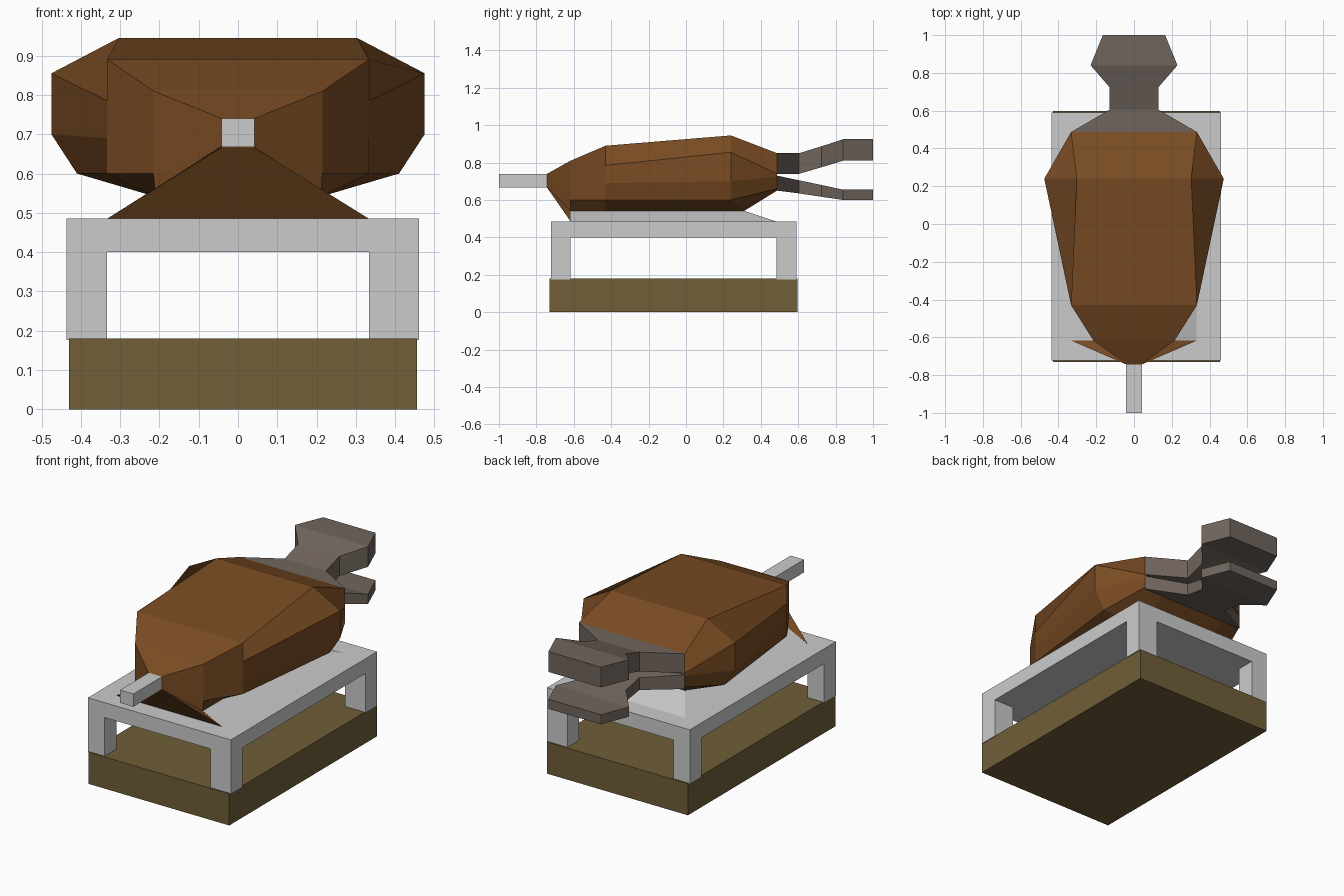
import bpy, bmesh

if "Cube" in bpy.data.objects:
    bpy.data.objects.remove(bpy.data.objects["Cube"])


def material(name, rgb):
    m = bpy.data.materials.new(name)
    m.diffuse_color = (*rgb, 1)
    m.use_nodes = True
    m.node_tree.nodes["Principled BSDF"].inputs["Base Color"].default_value = m.diffuse_color
    return m


ROAST = material("roast brown", (0.195, 0.072, 0.017))
BONE = material("dull grey brown", (0.162, 0.13, 0.109))
METAL = material("light grey metal", (0.60, 0.60, 0.60))
BASE = material("olive brown", (0.16, 0.113, 0.039))


def finish(name, bm, mat):
    bmesh.ops.remove_doubles(bm, verts=bm.verts, dist=1e-4)
    bmesh.ops.recalc_face_normals(bm, faces=bm.faces)
    me = bpy.data.meshes.new(name)
    bm.to_mesh(me)
    bm.free()
    me.materials.append(mat)
    ob = bpy.data.objects.new(name, me)
    bpy.context.collection.objects.link(ob)
    return ob


def loft(name, halves, mat):
    """Skin closed sections; each is a right half (x, y, z) that gets mirrored in x."""
    bm = bmesh.new()
    rings = []
    for half in halves:
        pts = half + [(-x, y, z) for x, y, z in reversed(half)]
        rings.append([bm.verts.new(p) for p in pts])
    n = len(rings[0])
    for a, b in zip(rings, rings[1:]):
        for i in range(n):
            j = (i + 1) % n
            bm.faces.new((a[i], a[j], b[j], b[i]))
    bm.faces.new(rings[0])
    bm.faces.new(rings[-1])
    return finish(name, bm, mat)


def box(name, x0, x1, y0, y1, z0, z1, mat):
    bm = bmesh.new()
    bmesh.ops.create_cube(bm, size=1)
    for v in bm.verts:
        v.co = (x1 if v.co.x > 0 else x0, y1 if v.co.y > 0 else y0, z1 if v.co.z > 0 else z0)
    return finish(name, bm, mat)


# base block and table-like rack
box("base", -0.43, 0.456, -0.73, 0.597, 0, 0.18, BASE)
X0, X1, Y0, Y1 = -0.437, 0.461, -0.723, 0.59
box("rack_top", X0, X1, Y0, Y1, 0.40, 0.485, METAL)
for side, (xa, xb) in (("left", (X0, -0.333)), ("right", (0.333, X1))):
    for end, (ya, yb) in (("front", (Y0, -0.617)), ("back", (0.485, Y1))):
        box(f"rack_leg_{end}_{side}", xa, xb, ya, yb, 0.176, 0.40, METAL)

# raised bed under the roast
loft("roast_bed", [
    [(0.21, -0.617, 0.542), (0.333, -0.617, 0.484)],
    [(0.21, 0.31, 0.542), (0.333, 0.485, 0.484)],
], METAL)

# roast body: top, upper side, lower side, outer bottom, inner bottom
loft("roast_body", [
    [(0.042, -0.743, z) for z in (0.74, 0.72, 0.70, 0.68, 0.667)],
    [(0.215, -0.617, 0.81), (0.215, -0.617, 0.745), (0.215, -0.617, 0.68),
     (0.215, -0.617, 0.60), (0.21, -0.617, 0.541)],
    [(0.333, -0.43, 0.89), (0.333, -0.43, 0.785), (0.333, -0.43, 0.69),
     (0.333, -0.43, 0.60), (0.21, -0.43, 0.541)],
    [(0.303, 0.24, 0.945), (0.475, 0.24, 0.855), (0.475, 0.24, 0.70),
     (0.41, 0.24, 0.60), (0.21, 0.31, 0.541)],
    [(0.333, 0.487, 0.85), (0.333, 0.487, 0.74), (0.333, 0.487, 0.725),
     (0.333, 0.487, 0.66), (0.21, 0.487, 0.65)],
], ROAST)

# skin flap running from the nose down to the rack
loft("front_flap", [
    [(0.042, -0.743, 0.669), (0.042, -0.743, 0.666)],
    [(0.21, -0.617, 0.541), (0.333, -0.617, 0.485)],
], ROAST)

# spit rod
box("spit", -0.042, 0.042, -1, -0.743, 0.667, 0.74, METAL)

# upper and lower leg ends share one outline
OUTLINE = [(0.487, 0.333), (0.605, 0.13), (0.725, 0.13), (0.84, 0.23), (1.0, 0.165)]
HEIGHTS = {
    "upper_leg_end": [(0.85, 0.74), (0.85, 0.74), (0.887, 0.775), (0.925, 0.81), (0.925, 0.81)],
    "lower_leg_end": [(0.73, 0.65), (0.705, 0.635), (0.68, 0.617), (0.655, 0.60), (0.655, 0.60)],
}
for name, zs in HEIGHTS.items():
    loft(name, [[(w, y, zt), (w, y, zb)] for (y, w), (zt, zb) in zip(OUTLINE, zs)], BONE)
